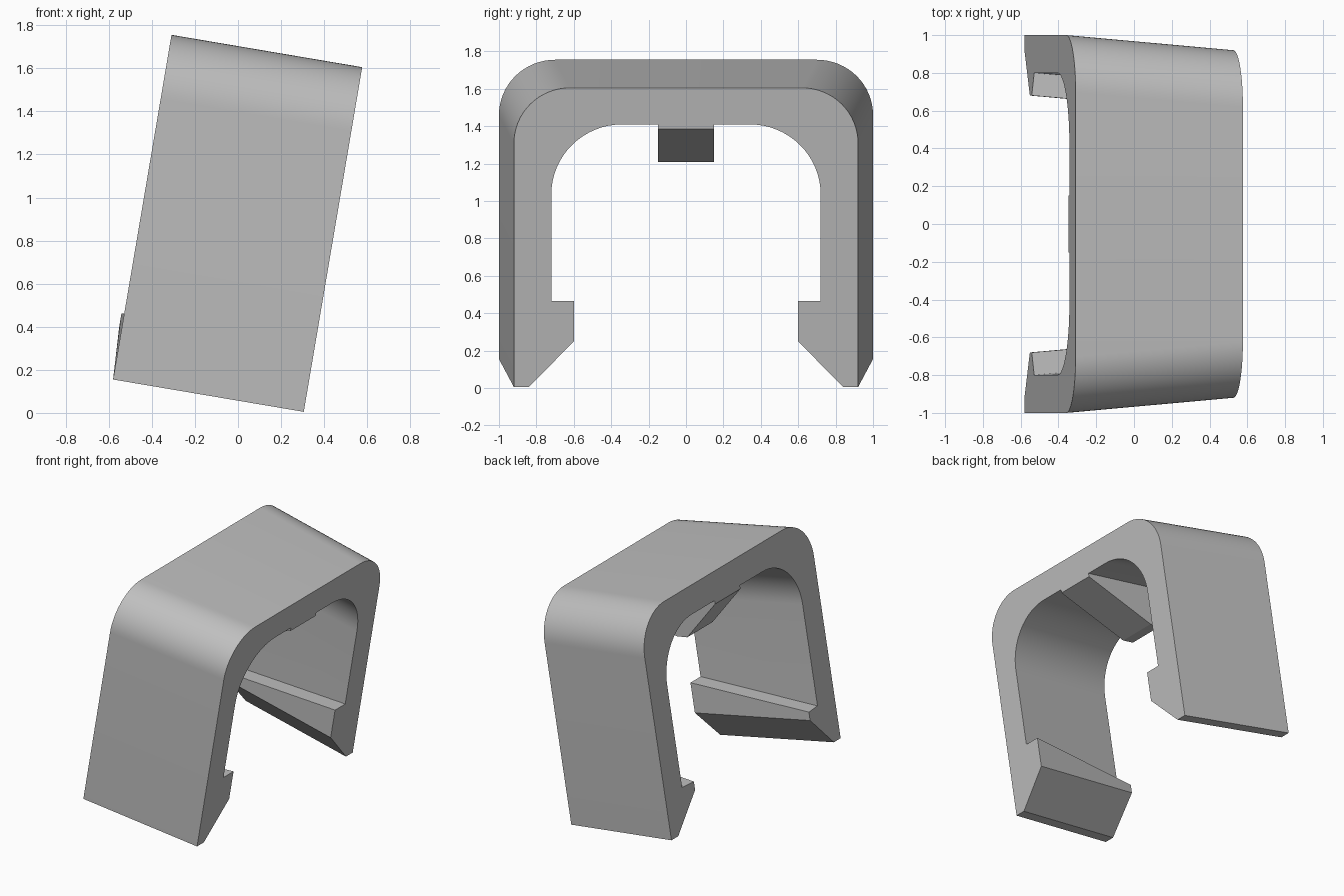
import bpy, bmesh, math

cube = bpy.data.objects.get("Cube")
if cube:
    bpy.data.objects.remove(cube)

LENGTH, HEIGHT = 0.898, 1.623     # along the channel, and leg to roof
FLARE = 0.08                      # each side widens towards the -x end
CEILING = 1.425
TILT = math.radians(9.62)

grey = bpy.data.materials.new("plain grey")
grey.use_nodes = True
colour = (0.52, 0.52, 0.52, 1)
grey.diffuse_color = colour
grey.node_tree.nodes["Principled BSDF"].inputs["Base Color"].default_value = colour


def loft(name, start, end):
    """Join two matching closed sections into a solid, tilted into place."""
    bm = bmesh.new()
    a = [bm.verts.new(p) for p in start]
    b = [bm.verts.new(p) for p in end]
    for i in range(len(a)):
        j = (i + 1) % len(a)
        bm.faces.new((a[i], a[j], b[j], b[i]))
    bm.faces.new(a)
    bm.faces.new(b)
    bmesh.ops.recalc_face_normals(bm, faces=bm.faces)
    mesh = bpy.data.meshes.new(name)
    bm.to_mesh(mesh)
    bm.free()
    obj = bpy.data.objects.new(name, mesh)
    bpy.context.collection.objects.link(obj)
    mesh.materials.append(grey)
    obj.location = (-0.58, 0, 0.155)
    obj.rotation_euler.y = TILT
    bpy.ops.object.select_all(action='DESELECT')
    obj.select_set(True)
    bpy.context.view_layer.objects.active = obj
    bpy.ops.object.shade_smooth_by_angle(angle=math.radians(25))
    return obj


def arc(cy, cz, r, steps=16):
    angles = [math.pi / 2 * i / steps for i in range(steps + 1)]
    return [(0, cy + r * math.cos(t), cz + r * math.sin(t)) for t in angles]


def section(x, widen, lip_top, lip_push):
    """Arch outline with inward hooks; the hook tips may stand proud of the end."""
    outer = [(0, 0.92, 0)] + arc(0.62, HEIGHT - 0.3, 0.3)
    inner = [(0, 0.84, 0), (-lip_push, 0.6, 0.248), (-lip_push, 0.6, lip_top),
             (0, 0.72, lip_top)] + arc(0.34, CEILING - 0.38, 0.38)
    outer = [(x + p, y + widen, z) for p, y, z in outer]
    inner = [(x + p, y + widen, z) for p, y, z in inner]

    def mirror(points):
        return [(px, -y, z) for px, y, z in reversed(points)]

    return outer + mirror(outer) + inner_path(inner, mirror)


def inner_path(inner, mirror):
    return [p for p in reversed(mirror(inner))] + list(reversed(inner))


# Arch-shaped clip body; the hook tops run level while the body is tilted
loft("clip_body", section(0, FLARE, 0.309, 0.013), section(LENGTH, 0, 0.467, 0))

# Wedge-shaped catch under the roof
catch = [(0, CEILING), (0, CEILING - 0.025), (0.28, 1.132), (0.37, 1.132),
         (LENGTH, CEILING - 0.025), (LENGTH, CEILING)]
loft("roof_catch", [(x, -0.15, z) for x, z in catch], [(x, 0.15, z) for x, z in catch])
